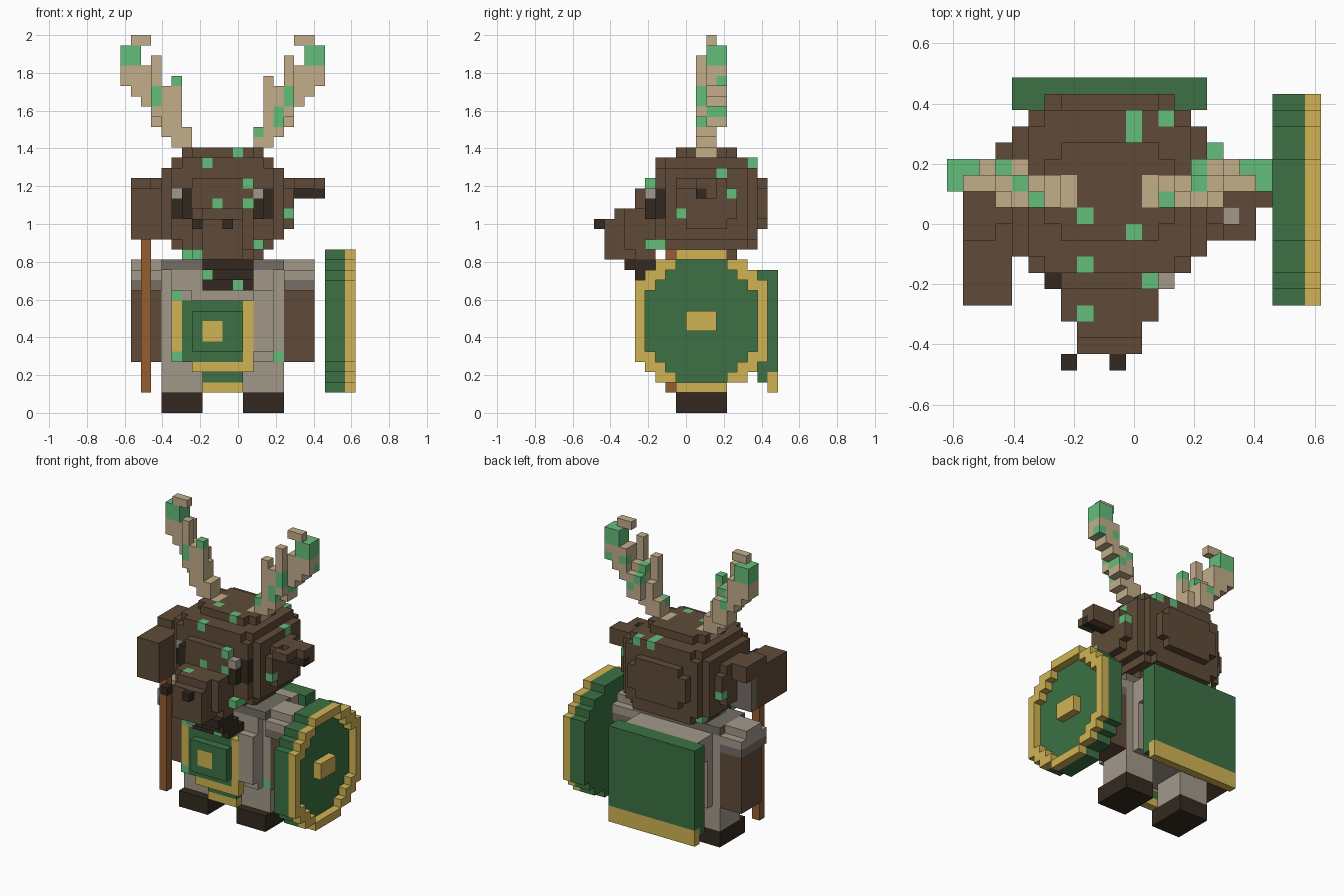
import bpy, bmesh

if "Cube" in bpy.data.objects:
    bpy.data.objects.remove(bpy.data.objects["Cube"], do_unlink=True)

U = 2 / 37  # edge of one block

COLOURS = {
    "brown_fur": "604B38", "dark_brown": "342A20", "antler_tan": "C3AE8A",
    "moss_green": "64BE7B", "deep_green": "3C7144", "gold": "D1B354",
    "light_grey": "A3998A", "dark_grey": "756D65", "wood": "925F32",
}
MATS = {}
for label, code in COLOURS.items():
    srgb = [int(code[n:n + 2], 16) / 255 for n in (0, 2, 4)]
    lin = [((c + 0.055) / 1.055) ** 2.4 for c in srgb] + [1]
    m = bpy.data.materials.new(label)
    m.use_nodes = True
    m.diffuse_color = lin
    m.node_tree.nodes["Principled BSDF"].inputs["Base Color"].default_value = lin
    MATS[label] = m


# A part is a dictionary of block -> colour name
def fill(part, colour, *boxes):
    for x0, x1, y0, y1, z0, z1 in boxes:
        for i in range(x0, x1):
            for j in range(y0, y1):
                for k in range(z0, z1):
                    part[i, j, k] = colour
    return part


def flip(box):
    return (-2 - box[1], -2 - box[0]) + tuple(box[2:])


def mirrored(part):
    return {(-3 - i, j, k): c for (i, j, k), c in part.items()}


def spots(part, axis, end, *places):
    """Moss on the outermost block along an axis, end being min or max."""
    for place in places:
        line = [c for c in part if tuple(c[a] for a in range(3) if a != axis) == place]
        if line:
            part[end(line, key=lambda c: c[axis])] = "moss_green"


def build(name, part):
    """Make a mesh of the outer faces of a set of blocks."""
    bm = bmesh.new()
    verts, used = {}, sorted(set(part.values()))
    for cell, colour in part.items():
        for axis in range(3):
            for side in (0, 1):
                near = list(cell)
                near[axis] += 1 if side else -1
                if tuple(near) in part:
                    continue
                a, b = (axis + 1) % 3, (axis + 2) % 3
                ring = []
                for da, db in ((0, 0), (1, 0), (1, 1), (0, 1)):
                    p = list(cell)
                    p[axis] += side
                    p[a] += da
                    p[b] += db
                    p = tuple(p)
                    if p not in verts:
                        verts[p] = bm.verts.new(((p[0] - 0.5) * U, p[1] * U, p[2] * U))
                    ring.append(verts[p])
                face = bm.faces.new(ring if side else ring[::-1])
                face.material_index = used.index(colour)
    mesh = bpy.data.meshes.new(name)
    bm.to_mesh(mesh)
    bm.free()
    for colour in used:
        mesh.materials.append(MATS[colour])
    bpy.context.collection.objects.link(bpy.data.objects.new(name, mesh))


# Feet, legs, arms and shoulders, the same on both sides
limbs = {
    "foot": [("dark_brown", (1, 5, -1, 4, 0, 2))],
    "leg": [("light_grey", (1, 5, 0, 4, 2, 5))],
    "arm": [("brown_fur", (5, 8, 0, 4, 5, 12))],
    "shoulder": [("dark_grey", (5, 8, -1, 4, 12, 13)), ("light_grey", (5, 8, -1, 4, 13, 14)),
                 ("light_grey", (5, 8, 0, 3, 14, 15))],
}
for name, pieces in limbs.items():
    part = {}
    for colour, box in pieces:
        fill(part, colour, box)
    build("left_" + name, part)
    build("right_" + name, mirrored(part))

# Torso rounded in steps, with a darker collar and a yoke that carries the cape
torso = fill({}, "light_grey", (-7, 5, 0, 4, 5, 14), (-6, 4, -1, 5, 5, 14),
             (-6, 4, 5, 7, 11, 14), (2, 4, -2, -1, 6, 12), (-6, -4, -2, -1, 11, 12))
fill(torso, "dark_grey", (-7, 5, -1, 4, 14, 15))
spots(torso, 1, min, (4, 5), (-6, 11))
build("torso", torso)

# Tabard bulging over the belly, with gold edging, buckle and hanging flap
tabard = fill({}, "deep_green", (-5, 1, -2, -1, 5, 11), (-4, 1, -3, -2, 6, 10),
              (-3, 1, -1, 0, 3, 4))
fill(tabard, "gold", (-6, -5, -2, -1, 5, 11), (1, 2, -2, -1, 5, 11),
     (-4, 2, -2, -1, 4, 5), (-3, 1, -1, 0, 2, 3), (-3, -1, -3, -2, 7, 9))
spots(tabard, 1, min, (-6, 5))
build("tabard", tabard)

# Cape
cape = fill({}, "deep_green", (-7, 5, 7, 8, 3, 14), (-7, 5, 8, 9, 4, 14))
fill(cape, "gold", (-7, 5, 8, 9, 2, 4))
build("cape", cape)

# Head: a box with stepped round edges and clipped corners
head = {}
CLEAR = {0: 3, 1: 1, 2: 1}
for i in range(-8, 6):
    for j in range(-4, 8):
        for k in range(15, 26):
            d = dx, dy, dz = min(i + 8, 5 - i), min(j + 4, 7 - j), min(k - 15, 25 - k)
            if (min(dx + dy, dx + dz) >= 3 and dy >= CLEAR.get(dz, 0)
                    and sum(d) >= (5 if min(d) else 7)):
                head[i, j, k] = "brown_fur"
# Snout, beard and nostrils
fill(head, "brown_fur", (-4, 2, -6, -3, 16, 20), (-3, 1, -7, -5, 15, 20),
     (-3, 1, -8, -7, 15, 19), (-4, 2, -5, -3, 15, 16))
fill(head, "dark_brown", (-3, 2, -6, -3, 14, 15), (-3, 2, -5, -2, 13, 14),
     (-3, 2, -4, -1, 12, 13), (-4, -3, -9, -8, 18, 19), (-1, 0, -9, -8, 18, 19))
# Eyes with a pale glint, and antler sockets
for side in (tuple, flip):
    fill(head, "dark_brown", side((2, 3, -4, -3, 19, 22)), side((3, 4, -3, -2, 19, 22)))
    fill(head, "antler_tan", side((1, 3, 1, 3, 25, 26)))
fill(head, "light_grey", (2, 3, -4, -3, 21, 22), (-6, -5, -3, -2, 21, 22))
# Moss on the front, top, sides and cheek of the head
spots(head, 1, min, (0, 25), (-3, 24), (1, 22), (1, 20), (-2, 20), (5, 19),
      (-5, 15), (-4, 15), (-3, 13), (0, 12))
spots(head, 2, max, (0, 5), (0, 6), (-3, 0), (0, -1), (-3, -3), (-3, -6))
spots(head, 0, max, (6, 24), (3, 23), (4, 21), (-1, 19))
spots(head, 0, min, (4, 19), (5, 16))
fill(head, "moss_green", (2, 3, -4, -2, 16, 17))
build("head", head)

# Ears
ear = fill({}, "brown_fur", (6, 7, -1, 0, 22, 23), (7, 8, -1, 1, 22, 23),
           (6, 9, 1, 3, 22, 23), (6, 9, 2, 3, 21, 22))
fill(ear, "dark_brown", (6, 9, 1, 2, 21, 22))
build("left_ear", ear)
build("right_ear", fill({}, "brown_fur", (-10, -8, -1, 3, 21, 23)))

# Antlers with mossy tips
antler = fill({}, "antler_tan", (2, 4, 1, 3, 26, 28), (3, 5, 1, 3, 27, 30), (3, 4, 1, 2, 30, 33),
              (4, 5, 1, 4, 28, 31), (5, 6, 2, 4, 28, 31), (5, 6, 1, 2, 29, 35),
              (4, 6, 1, 3, 31, 32), (6, 7, 2, 4, 30, 34), (7, 8, 2, 4, 31, 34),
              (8, 9, 2, 4, 32, 34), (6, 8, 2, 3, 36, 37))
fill(antler, "moss_green", (7, 9, 2, 4, 34, 36))
right = mirrored(antler)
spots(antler, 1, min, (2, 27), (4, 28), (4, 29), (5, 30), (5, 31))
spots(antler, 2, max, (4, 2), (4, 3))
spots(antler, 0, max, (3, 32), (2, 29))
spots(right, 1, min, (-8, 30), (-8, 31), (-6, 32))
spots(right, 2, max, (-7, 2), (-8, 3))
for part in (antler, right):
    spots(part, 1, max, (5, 29), (6, 32))
build("left_antler", antler)
build("right_antler", right)

# Round shield: green disc, raised gold rim and boss
STEPS = (4, 2, 1)
disc = set()
for j in range(-5, 8):
    for k in range(2, 16):
        dy, dz = min(j + 5, 7 - j), min(k - 2, 15 - k)
        if dz >= len(STEPS) or dy >= STEPS[dz]:
            disc.add((j, k))
shield = {}
for j, k in disc:
    fill(shield, "deep_green", (9, 11, j, j + 1, k, k + 1))
    near = {(j + 1, k), (j - 1, k), (j, k + 1), (j, k - 1)}
    if 4 <= k <= 13:
        near |= {(j + a, k + b) for a in (-1, 1) for b in (-1, 1)}
    if not near <= disc:
        shield[11, j, k] = "gold"
fill(shield, "gold", (11, 12, 0, 3, 8, 10))
build("shield", shield)

# Hammer
build("hammer_shaft", fill({}, "wood", (-9, -8, -2, -1, 2, 17)))
hammer = fill({}, "brown_fur", (-10, -7, -5, 1, 17, 22))
fill(hammer, "dark_grey", (-10, -7, 1, 2, 17, 21))
build("hammer_head", hammer)
